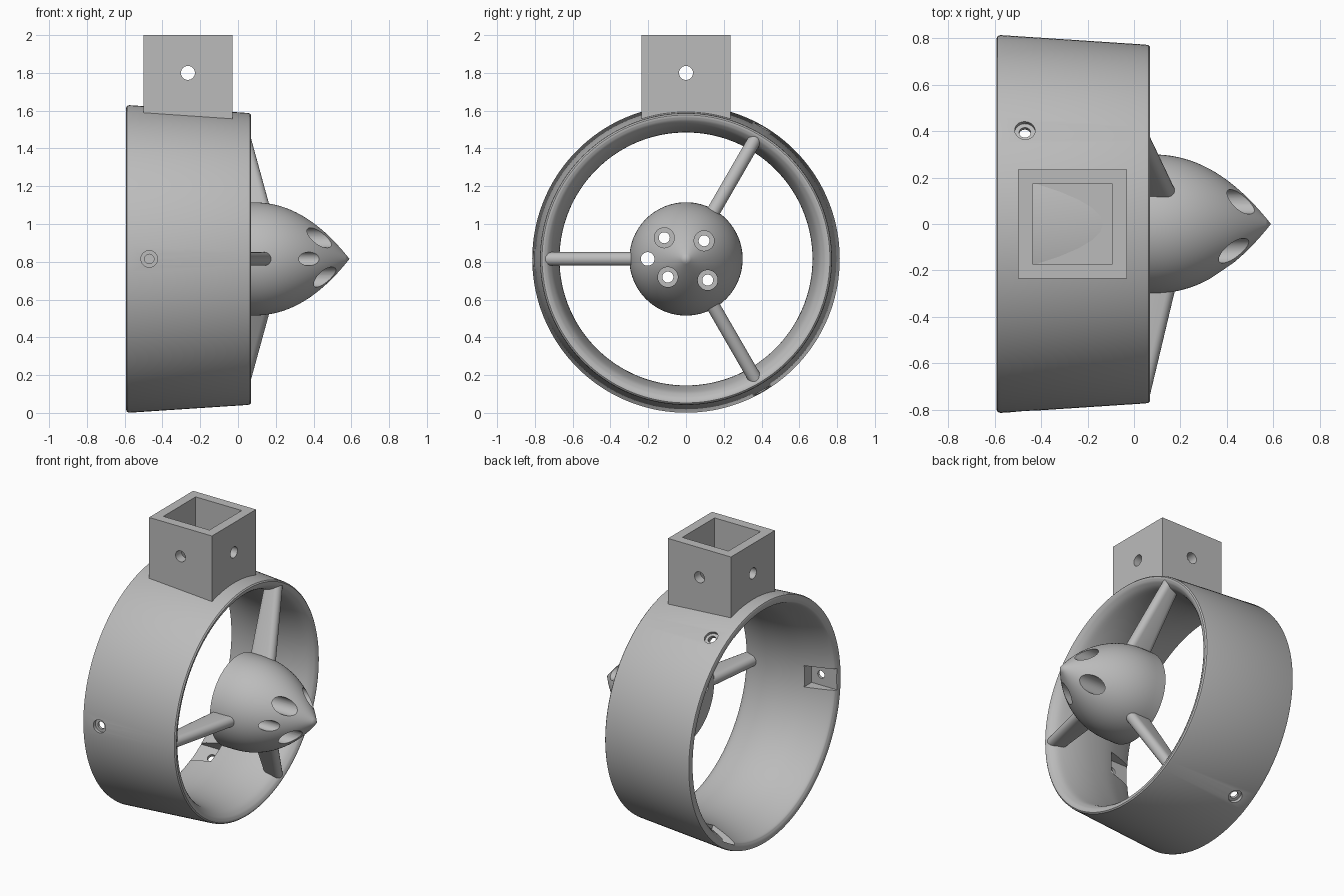
import bpy, bmesh, math
from mathutils import Matrix, Vector

if "Cube" in bpy.data.objects:
    bpy.data.objects.remove(bpy.data.objects["Cube"], do_unlink=True)

AXIS = 0.815                      # height of the duct axis, which runs along x
SPOKES = [math.radians(a) for a in (60, 180, 300)]

grey = bpy.data.materials.new("plain grey")
grey.use_nodes = True
grey.diffuse_color = (0.5, 0.5, 0.5, 1)
grey.node_tree.nodes["Principled BSDF"].inputs["Base Color"].default_value = (0.5, 0.5, 0.5, 1)


def finish(name, bm):
    bmesh.ops.recalc_face_normals(bm, faces=bm.faces)
    mesh = bpy.data.meshes.new(name)
    bm.to_mesh(mesh)
    bm.free()
    mesh.materials.append(grey)
    ob = bpy.data.objects.new(name, mesh)
    bpy.context.collection.objects.link(ob)
    return ob


def lathe(name, profile, closed, steps=144):
    """Revolve (x, radius) points about the duct axis."""
    bm = bmesh.new()
    vs = [bm.verts.new((x, 0, r)) for x, r in profile]
    pairs = list(zip(vs, vs[1:] + vs[:1])) if closed else list(zip(vs, vs[1:]))
    edges = [bm.edges.new(p) for p in pairs]
    bmesh.ops.spin(bm, geom=vs + edges, cent=(0, 0, 0), axis=(1, 0, 0),
                   angle=math.tau, steps=steps, use_duplicate=False)
    bmesh.ops.remove_doubles(bm, verts=bm.verts, dist=1e-5)
    bmesh.ops.translate(bm, verts=bm.verts, vec=(0, 0, AXIS))
    return finish(name, bm)


def box(name, lo, hi, matrix=Matrix()):
    lo, hi = Vector(lo), Vector(hi)
    bm = bmesh.new()
    bmesh.ops.create_cube(bm, size=1, matrix=matrix @ Matrix.Translation((lo + hi) / 2)
                          @ Matrix.Diagonal((*(hi - lo), 1)))
    return finish(name, bm)


def rod(start, end, radius):
    start, end = Vector(start), Vector(end)
    turn = (end - start).to_track_quat('Z', 'Y').to_matrix().to_4x4()
    bm = bmesh.new()
    bmesh.ops.create_cone(bm, cap_ends=True, segments=40, radius1=radius, radius2=radius,
                          depth=(end - start).length,
                          matrix=Matrix.Translation((start + end) / 2) @ turn)
    return finish("cutter", bm)


def cut(ob, cutter):
    cutter.hide_render = True
    mod = ob.modifiers.new("cut", 'BOOLEAN')
    mod.operation, mod.solver, mod.object = 'DIFFERENCE', 'EXACT', cutter
    select(ob)
    bpy.ops.object.modifier_apply(modifier=mod.name)
    bpy.data.objects.remove(cutter, do_unlink=True)


def select(ob):
    bpy.ops.object.select_all(action='DESELECT')
    ob.select_set(True)
    bpy.context.view_layer.objects.active = ob


def smooth(ob):
    select(ob)
    bpy.ops.object.shade_smooth_by_angle(angle=math.radians(32))


def radial(angle, x, r):
    return Vector((x, r * math.cos(angle), AXIS + r * math.sin(angle)))


def blend(points, n=5):
    """Smooth curve through a few points."""
    pts = [Vector(p) for p in points]
    ext = [2 * pts[0] - pts[1]] + pts + [2 * pts[-1] - pts[-2]]
    out = []
    for a, b, c, d in zip(ext, ext[1:], ext[2:], ext[3:]):
        for i in range(n):
            t = i / n
            out.append(0.5 * (2 * b + (c - a) * t + (2 * a - 5 * b + 4 * c - d) * t * t
                              + (3 * b - a - 3 * c + d) * t ** 3))
    return out + [pts[-1]]


# Duct ring: tapered outside, curved throat inside
inner = blend([(0.07, 0.752), (0.055, 0.728), (0.01, 0.7), (-0.1, 0.676), (-0.22, 0.67),
               (-0.36, 0.684), (-0.48, 0.718), (-0.57, 0.753), (-0.588, 0.772)])
outer = [(-0.592, 0.785), (-0.592, 0.8), (-0.588, 0.81), (-0.575, 0.814),
         (0.05, 0.773), (0.063, 0.77), (0.07, 0.762)]
ring = lathe("duct_ring", [tuple(p) for p in inner] + outer, True)

# Mounting notches and counterbored screw holes
for a in SPOKES:
    frame = Matrix.Translation((0, 0, AXIS)) @ Matrix.Rotation(a, 4, 'X')
    cut(ring, box("cutter", (-0.7, 0.6, -0.072), (-0.4, 0.77, 0.072), frame))
    cut(ring, rod(radial(a, -0.47, 0.6), radial(a, -0.47, 0.9), 0.025))
    cut(ring, rod(radial(a, -0.47, 0.788), radial(a, -0.47, 0.9), 0.044))
smooth(ring)

# Square mounting socket with cross holes
MID = -0.265
socket = box("mounting_socket", (MID - 0.235, -0.235, 1.55), (MID + 0.235, 0.235, 2))
cut(socket, box("cutter", (MID - 0.172, -0.172, 1.6), (MID + 0.172, 0.172, 2.2)))
cut(socket, rod((MID, -0.5, 1.8), (MID, 0.5, 1.8), 0.037))
cut(socket, rod((MID - 0.5, 0, 1.8), (MID + 0.5, 0, 1.8), 0.037))
smooth(socket)

# Pointed hub
nose = [(0.07 + 0.52 * t, 0.3 * (1 - t ** 2.2)) for t in (i / 24 for i in range(24))]
hub = lathe("hub_cone", [(0, 0), (0, 0.3)] + nose + [(0.59, 0)], False, 96)

# Motor screw holes and cable hole through the hub
for y, z in ((-0.115, 0.112), (0.096, 0.096), (-0.096, -0.096), (0.115, -0.112)):
    cut(hub, rod((-0.2, y, AXIS + z), (0.8, y, AXIS + z), 0.029))
    cut(hub, rod((0.1, y, AXIS + z), (0.8, y, AXIS + z), 0.053))
cut(hub, rod((-0.2, -0.203, AXIS), (0.8, -0.203, AXIS), 0.036))
smooth(hub)


# Swept struts with rounded edges
def strut(name, angle):
    bm = bmesh.new()
    half, n = 0.036, 10
    side = Vector((0, -math.sin(angle), math.cos(angle)))
    loops = []
    for r, back, front in ((0.25, 0.005, 0.185), (0.745, -0.05, 0.067)):
        loop = []
        for x, begin in ((front - half, -math.pi / 2), (back + half, math.pi / 2)):
            for i in range(n + 1):
                a = begin + math.pi * i / n
                loop.append(bm.verts.new(radial(angle, x + half * math.cos(a), r)
                                         + side * half * math.sin(a)))
        loops.append(loop)
    lo, hi = loops
    for i in range(len(lo)):
        bm.faces.new((lo[i - 1], lo[i], hi[i], hi[i - 1]))
    bm.faces.new(lo)
    bm.faces.new(hi)
    smooth(finish(name, bm))


for label, a in zip(("upper", "front", "lower"), SPOKES):
    strut(label + "_strut", a)
